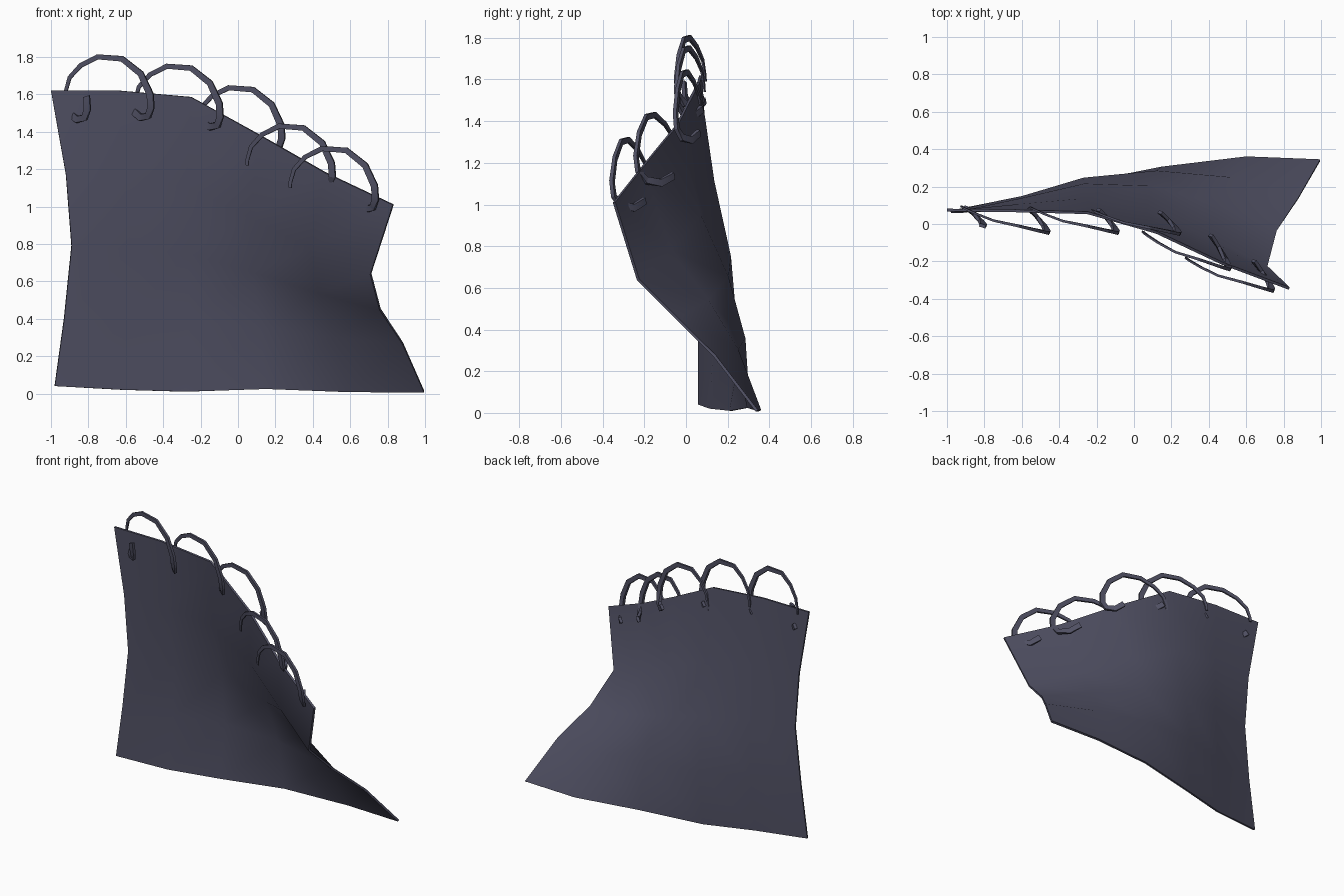
import bpy, bmesh, math
from mathutils import Vector as V

if "Cube" in bpy.data.objects:
    bpy.data.objects.remove(bpy.data.objects["Cube"])

mat = bpy.data.materials.new("dark_slate")
mat.diffuse_color = (0.08, 0.08, 0.125, 1)
mat.use_nodes = True
mat.node_tree.nodes["Principled BSDF"].inputs["Base Color"].default_value = mat.diffuse_color


def finish(name, bm, angle, thickness=0):
    bmesh.ops.recalc_face_normals(bm, faces=bm.faces)
    me = bpy.data.meshes.new(name)
    bm.to_mesh(me)
    bm.free()
    ob = bpy.data.objects.new(name, me)
    bpy.context.collection.objects.link(ob)
    me.materials.append(mat)
    bpy.ops.object.select_all(action='DESELECT')
    ob.select_set(True)
    bpy.context.view_layer.objects.active = ob
    if thickness:
        solid = ob.modifiers.new("thickness", 'SOLIDIFY')
        solid.thickness = thickness
        solid.offset = 0
        bpy.ops.object.modifier_apply(modifier=solid.name)
    bpy.ops.object.shade_smooth_by_angle(angle=math.radians(angle))


# Sheet: surface blended between four boundary curves, plus a backward bulge
bottom = [V(p) for p in ((-.98, .065, .04), (-.62, .12, .02), (-.28, .215, .01),
                         (.15, .30, .025), (.60, .355, .01), (.995, .34, .01))]
top = [V(p) for p in ((-1, .075, 1.62), (-.64, .07, 1.62), (-.25, .06, 1.585),
                      (.12, -.045, 1.38), (.47, -.21, 1.18), (.83, -.345, 1.01))]
left = [V(p) for p in ((-.98, .065, .04), (-.93, .065, .40), (-.89, .07, .79),
                       (-.92, .07, 1.17), (-1, .075, 1.62))]
right = [V(p) for p in ((.995, .34, .01), (.88, .14, .27), (.76, -.04, .45),
                        (.71, -.23, .64), (.83, -.345, 1.01))]
bulge = [0, .085, .095, .06, 0]
bm = bmesh.new()
grid = []
for j in range(5):
    v = j / 4
    row = []
    for i in range(6):
        u = i / 5
        p = bottom[i] * (1 - v) + top[i] * v + left[j] * (1 - u) + right[j] * u
        p -= (bottom[0] * (1 - u) + bottom[5] * u) * (1 - v) + (top[0] * (1 - u) + top[5] * u) * v
        p.y += bulge[j] * math.sin(math.pi * u ** 1.1)
        row.append(bm.verts.new(p))
    grid.append(row)
for j in range(4):
    for i in range(5):
        bm.faces.new((grid[j][i], grid[j][i + 1], grid[j + 1][i + 1], grid[j + 1][i]))
finish("sheet", bm, 50, .014)

# Ring path: x, z from the start point; y is 0 at the back and 1 at the front
path = [(0, .0, -.03), (0, .02, 0), (.02, .1, .07), (.08, .3, .135), (.17, .55, .18),
        (.30, .75, .17), (.40, .92, .09), (.45, 1, -.02), (.455, .95, -.09),
        (.44, .75, -.135), (.40, .4, -.145), (.36, .1, -.11)]


def ring(name, dx, dz, back, front, first=0):
    bm = bmesh.new()
    pts = [V((dx - .92 + x, back + (front - back) * s, 1.62 + dz + z)) for x, s, z in path]
    loops = []
    for k in range(first, len(pts)):
        t = (pts[min(k + 1, len(pts) - 1)] - pts[max(k - 1, 0)]).normalized()
        # ribbon lies in the ring's own slanted plane
        axis = V((.3, 1, 0)).normalized()
        side = t.cross(axis).normalized()
        thin = t.cross(side).normalized()
        f = min(1, k / 7)
        a, b = side * (.008 + .010 * f), thin * (.003 + .006 * f)
        loops.append([bm.verts.new(pts[k] + q) for q in (a + b, a - b, -a - b, -a + b)])
    for p, q in zip(loops, loops[1:]):
        for m in range(4):
            bm.faces.new((p[m], p[(m + 1) % 4], q[(m + 1) % 4], q[m]))
    bm.faces.new(loops[0])
    bm.faces.new(loops[-1])
    finish(name, bm, 25)


# Row of open binding rings, led by one broken hook
ring("broken_ring_hook", -.34, -.01, .1, -.01, 7)
for k, spec in enumerate(((0, 0, .095, -.045), (.37, -.05, .09, -.045), (.70, -.165, .075, -.05),
                          (.97, -.37, -.04, -.24), (1.2, -.49, -.18, -.355))):
    ring(f"binding_ring_{k + 1}", *spec)
